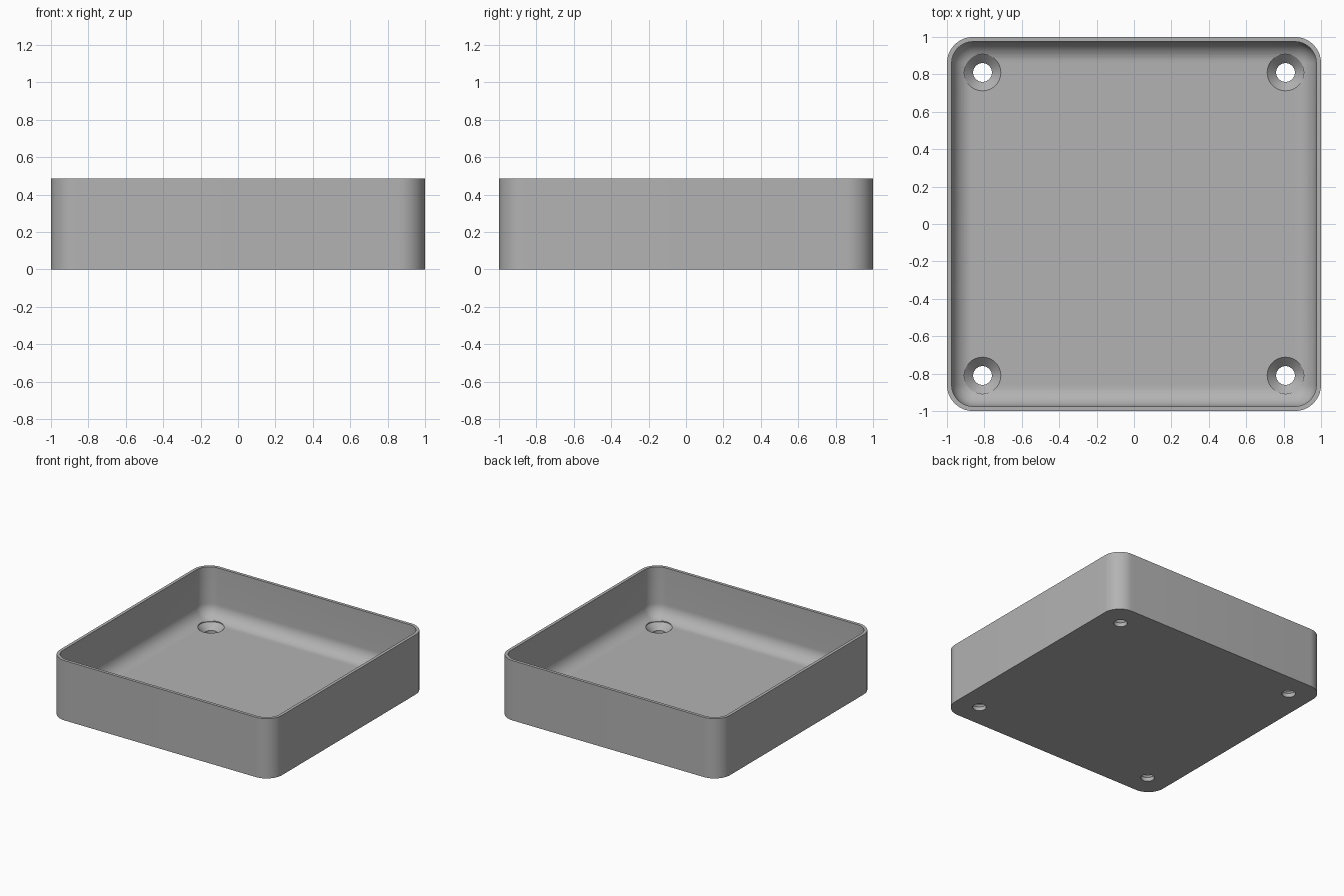
import bpy, bmesh
from math import sin, cos, pi

HEIGHT, WALL, FLOOR = 0.487, 0.025, 0.08
CORNER, FILLET = 0.14, 0.11
HOLE, SINK, HOLE_POS = 0.05, 0.098, 0.81
ARC, SIDES = 12, 48

cube = bpy.data.objects.get("Cube")
if cube:
    bpy.data.objects.remove(cube, do_unlink=True)

grey = bpy.data.materials.new("plain grey")
grey.use_nodes = True
colour = (0.45, 0.45, 0.45, 1)
grey.diffuse_color = colour
grey.node_tree.nodes["Principled BSDF"].inputs["Base Color"].default_value = colour


def rounded_square(half, radius, z):
    """Points of a square outline with rounded corners."""
    c = half - radius
    points = []
    for k, (sx, sy) in enumerate([(1, 1), (-1, 1), (-1, -1), (1, -1)]):
        for i in range(ARC + 1):
            a = (k + i / ARC) * pi / 2
            points.append((sx * c + radius * cos(a), sy * c + radius * sin(a), z))
    return points


def circle(x, y, radius, z):
    return [(x + radius * cos(2 * pi * i / SIDES),
             y + radius * sin(2 * pi * i / SIDES), z) for i in range(SIDES)]


def loft(name, outlines):
    """Closed solid skinned through a stack of outlines."""
    bm = bmesh.new()
    rings = [[bm.verts.new(p) for p in outline] for outline in outlines]
    for a, b in zip(rings, rings[1:]):
        for i in range(len(a)):
            j = (i + 1) % len(a)
            bm.faces.new((a[i], a[j], b[j], b[i]))
    bm.faces.new(rings[0][::-1])
    bm.faces.new(rings[-1])
    bmesh.ops.recalc_face_normals(bm, faces=bm.faces)
    mesh = bpy.data.meshes.new(name)
    bm.to_mesh(mesh)
    bm.free()
    mesh.materials.append(grey)
    obj = bpy.data.objects.new(name, mesh)
    bpy.context.collection.objects.link(obj)
    return obj


# Tray: outer wall, rim, inner wall, rounded inner edge and floor
outlines = [rounded_square(1, CORNER, 0), rounded_square(1, CORNER, HEIGHT)]
inner, inner_radius = 1 - WALL, CORNER - WALL
outlines.append(rounded_square(inner, inner_radius, HEIGHT))
for i in range(ARC + 1):
    a = i / ARC * pi / 2
    inset = FILLET * (1 - cos(a))
    outlines.append(rounded_square(inner - inset, inner_radius - inset,
                                   FLOOR + FILLET * (1 - sin(a))))
tray = loft("tray", outlines)

# Countersunk screw holes in the four corners
bpy.context.view_layer.objects.active = tray
tray.select_set(True)
profile = [(HOLE, -0.05), (HOLE, FLOOR - (SINK - HOLE)), (SINK, FLOOR), (SINK, FLOOR + 0.12)]
for sx in (-1, 1):
    for sy in (-1, 1):
        cutter = loft("hole_cutter", [circle(sx * HOLE_POS, sy * HOLE_POS, r, z)
                                      for r, z in profile])
        cutter.hide_render = True
        cut = tray.modifiers.new("screw_hole", 'BOOLEAN')
        cut.operation, cut.solver, cut.object = 'DIFFERENCE', 'EXACT', cutter
        bpy.ops.object.modifier_apply(modifier=cut.name)
        bpy.data.objects.remove(cutter, do_unlink=True)

bpy.ops.object.shade_smooth_by_angle(angle=pi / 6)
